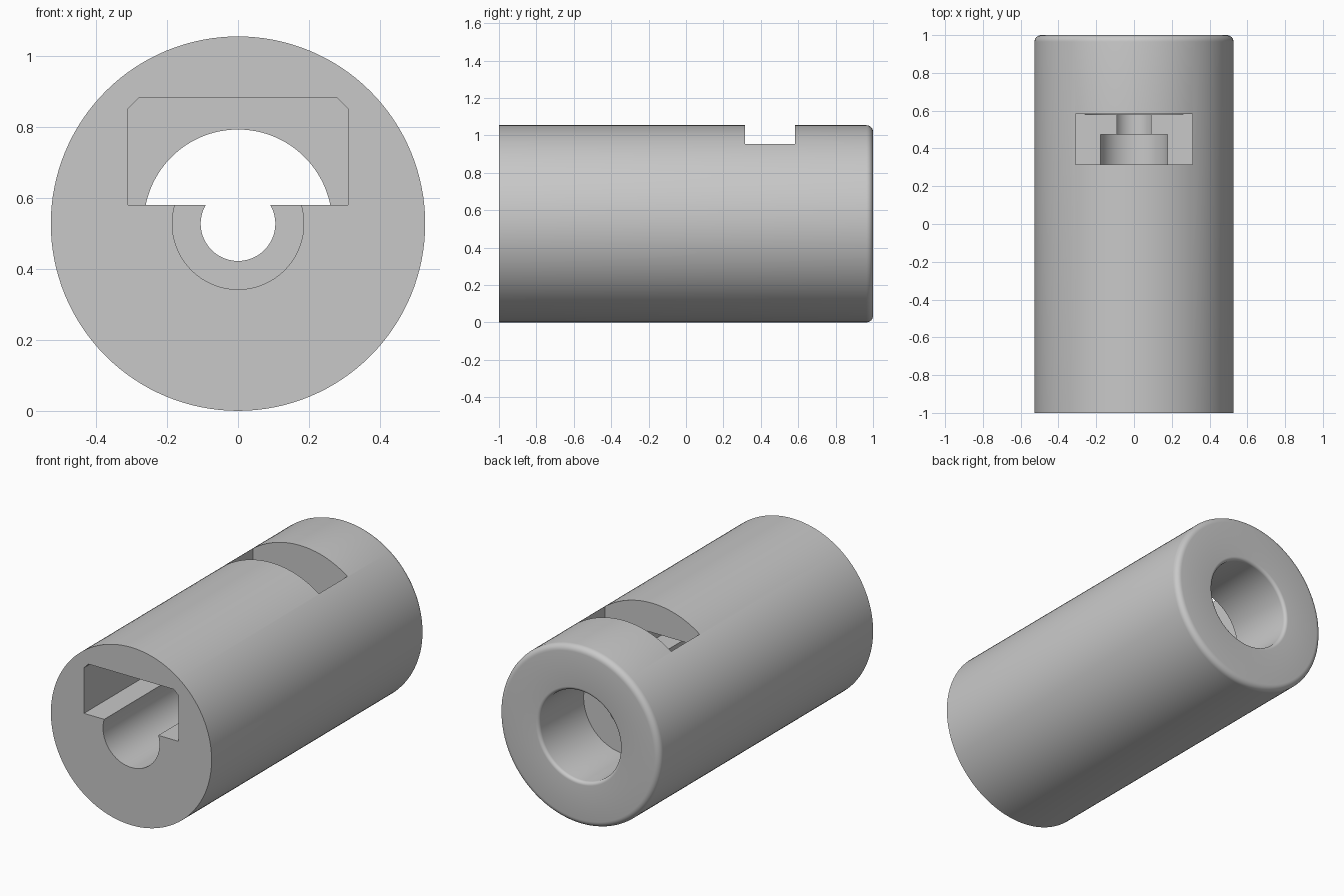
import bpy, bmesh, math
from mathutils import Vector, Matrix

if "Cube" in bpy.data.objects:
    bpy.data.objects.remove(bpy.data.objects["Cube"], do_unlink=True)

RADIUS = 0.527
AXIS_Z = RADIUS
FRONT, BACK = -1.0, 1.0
SEGMENTS = 128

steel = bpy.data.materials.new("plain grey")
steel.use_nodes = True
GREY = (0.58, 0.58, 0.58, 1)
steel.diffuse_color = GREY
steel.node_tree.nodes["Principled BSDF"].inputs["Base Color"].default_value = GREY


def add_object(name, bm):
    bmesh.ops.recalc_face_normals(bm, faces=bm.faces[:])
    mesh = bpy.data.meshes.new(name)
    bm.to_mesh(mesh)
    bm.free()
    mesh.materials.append(steel)
    obj = bpy.data.objects.new(name, mesh)
    bpy.context.collection.objects.link(obj)
    return obj


def fillet(r, y, size, start, steps=6):
    """Quarter-round profile points about (r, y), turning a right angle."""
    angles = [start + math.pi / 2 * i / steps for i in range(steps + 1)]
    return [(r + size * math.cos(a), y + size * math.sin(a)) for a in angles]


def lathe(name, profile):
    """Closed (radius, y) profile turned about the long axis."""
    bm = bmesh.new()
    rings = []
    for i in range(SEGMENTS):
        a = 2 * math.pi * i / SEGMENTS
        rings.append([bm.verts.new((r * math.sin(a), y, AXIS_Z + r * math.cos(a)))
                      for r, y in profile])
    n = len(profile)
    for i in range(SEGMENTS):
        p, q = rings[i], rings[(i + 1) % SEGMENTS]
        for j in range(n):
            k = (j + 1) % n
            bm.faces.new((p[j], p[k], q[k], q[j]))
    return add_object(name, bm)


def prism(name, outline, y0, y1):
    """(x, z) outline extruded along y."""
    bm = bmesh.new()
    face = bm.faces.new([bm.verts.new((x, y0, z)) for x, z in outline])
    ext = bmesh.ops.extrude_face_region(bm, geom=[face])
    moved = [v for v in ext["geom"] if isinstance(v, bmesh.types.BMVert)]
    bmesh.ops.translate(bm, verts=moved, vec=(0, y1 - y0, 0))
    obj = add_object(name, bm)
    obj.hide_render = True
    return obj


def cut(target, cutter):
    mod = target.modifiers.new("cut", "BOOLEAN")
    mod.operation = "DIFFERENCE"
    mod.solver = "EXACT"
    mod.object = cutter
    bpy.context.view_layer.objects.active = target
    bpy.ops.object.modifier_apply(modifier=mod.name)
    bpy.data.objects.remove(cutter, do_unlink=True)


# Round body with stepped bore and rounded back rims
BIG, MID, SMALL = 0.265, 0.185, 0.105
STEP_Y, WALL_Y = 0.475, 0.58
OUT_F, IN_F = 0.035, 0.02
profile = [(MID, FRONT), (RADIUS, FRONT)]
profile += fillet(RADIUS - OUT_F, BACK - OUT_F, OUT_F, 0)
profile += fillet(BIG + IN_F, BACK - IN_F, IN_F, math.pi / 2)
profile += [(BIG, WALL_Y), (SMALL, WALL_Y), (SMALL, STEP_Y), (MID, STEP_Y)]
body = lathe("receiver_body", profile)

# Long slot with chamfered ceiling, open at the front
HALF, FLOOR, CEILING, CHAMFER = 0.31, 0.58, 0.88, 0.03
right = [(HALF, FLOOR), (HALF, CEILING - CHAMFER), (HALF - CHAMFER, CEILING)]
left = [(-x, z) for x, z in reversed(right)]
END = WALL_Y + 0.002
cut(body, prism("slot_cutter", right + left, FRONT - 0.1, END))

# Window from the top down to the slot floor
window = [(-HALF, FLOOR), (HALF, FLOOR), (HALF, 1.2), (-HALF, 1.2)]
cut(body, prism("window_cutter", window, 0.315, END))

# Smooth round walls, sharp machined edges
bpy.ops.object.select_all(action="DESELECT")
body.select_set(True)
bpy.context.view_layer.objects.active = body
bpy.ops.object.shade_smooth_by_angle(angle=math.radians(30))
